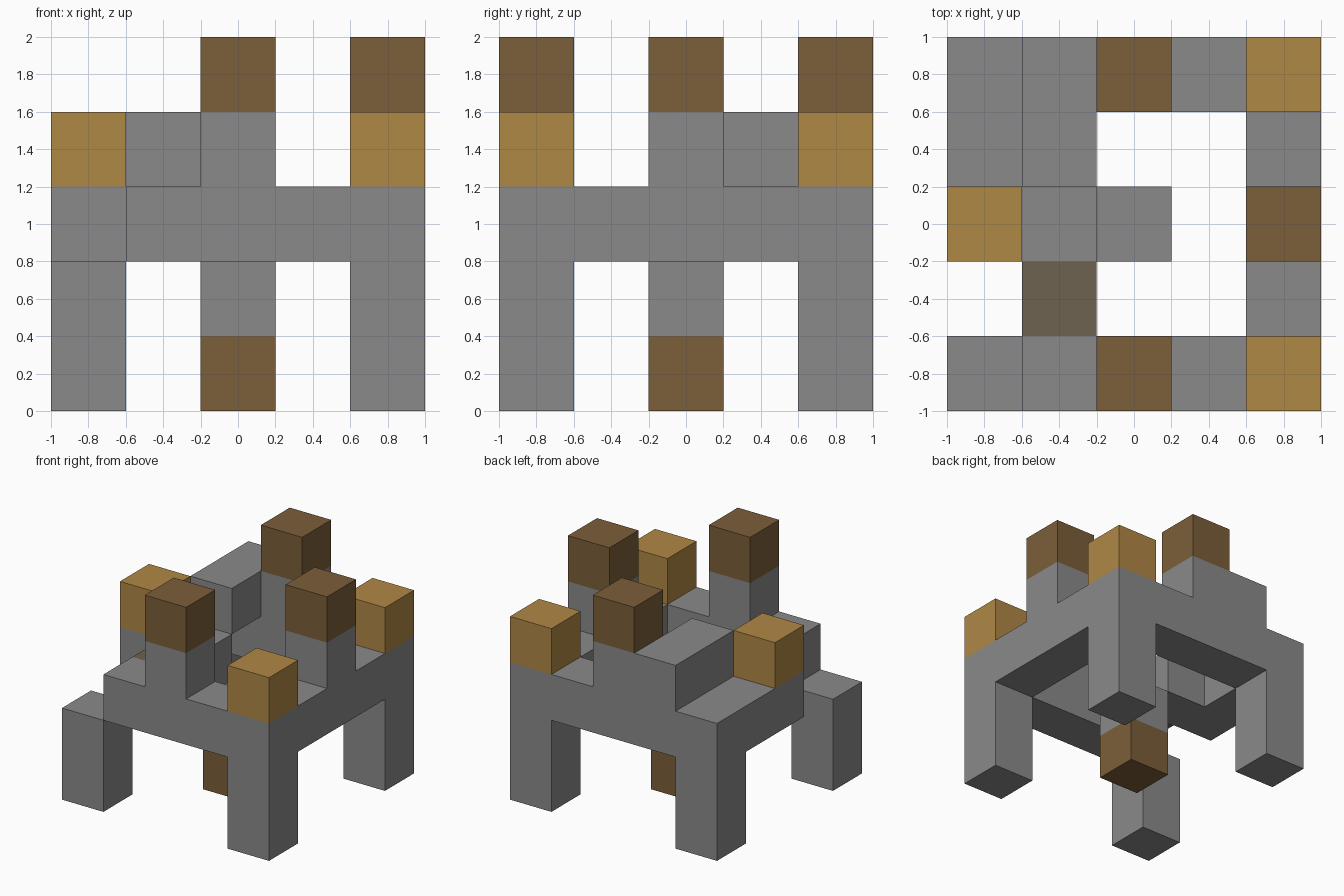
import bpy, bmesh
from mathutils import Vector

if "Cube" in bpy.data.objects:
    bpy.data.objects.remove(bpy.data.objects["Cube"], do_unlink=True)

SIZE = 0.4  # edge of one block


def material(name, colour):
    mat = bpy.data.materials.new(name)
    mat.use_nodes = True
    mat.diffuse_color = (*colour, 1)
    mat.node_tree.nodes["Principled BSDF"].inputs["Base Color"].default_value = (*colour, 1)
    return mat


STONE = material("stone_grey", (0.254, 0.254, 0.254))
WOOD = material("dark_wood", (0.202, 0.112, 0.041))
GOLD = material("light_wood", (0.434, 0.246, 0.060))
EARTH = material("grey_brown", (0.159, 0.122, 0.080))

# Parts as runs of blocks: name, material, first block, last block
PARTS = [
    # legs
    ("front_left_leg", STONE, (4, 0, 0), (4, 0, 1)),
    ("back_left_leg", STONE, (4, 4, 0), (4, 4, 1)),
    ("back_right_leg", STONE, (0, 4, 0), (0, 4, 1)),
    ("front_right_leg", STONE, (0, 0, 0), (0, 0, 1)),
    # ring of beams
    ("front_beam", STONE, (1, 0, 2), (3, 0, 2)),
    ("left_beam", STONE, (4, 0, 2), (4, 4, 2)),
    ("back_beam", STONE, (0, 4, 2), (3, 4, 2)),
    ("right_beam", STONE, (0, 2, 2), (0, 3, 2)),
    ("inner_beam", STONE, (1, 2, 2), (1, 2, 2)),
    ("earth_block", EARTH, (1, 1, 2), (1, 1, 2)),
    ("raised_ledge", STONE, (1, 3, 3), (1, 4, 3)),
    # hanging centre post
    ("centre_post", STONE, (2, 2, 1), (2, 2, 1)),
    ("centre_post_foot", WOOD, (2, 2, 0), (2, 2, 0)),
    # light caps
    ("front_left_cap", GOLD, (4, 0, 3), (4, 0, 3)),
    ("back_left_cap", GOLD, (4, 4, 3), (4, 4, 3)),
    ("right_cap", GOLD, (0, 2, 3), (0, 2, 3)),
]
# towers with dark tops
for side, x, y in (("front", 2, 0), ("back", 2, 4), ("left", 4, 2)):
    PARTS.append((side + "_tower", STONE, (x, y, 3), (x, y, 3)))
    PARTS.append((side + "_tower_top", WOOD, (x, y, 4), (x, y, 4)))


def blocks(lo, hi):
    return [(x, y, z) for x in range(lo[0], hi[0] + 1)
            for y in range(lo[1], hi[1] + 1) for z in range(lo[2], hi[2] + 1)]


filled = {b for _, _, lo, hi in PARTS for b in blocks(lo, hi)}


def build(name, mat, lo, hi):
    """Make one part, keeping only the faces that are not against another block."""
    bm = bmesh.new()
    for block in blocks(lo, hi):
        centre = Vector((block[0] - 2, block[1] - 2, block[2] + 0.5)) * SIZE
        cube = bmesh.ops.create_cube(bm, size=SIZE)["verts"]
        bmesh.ops.translate(bm, verts=cube, vec=centre)
        bm.normal_update()
        covered = [f for f in {f for v in cube for f in v.link_faces}
                   if tuple(b + round(n) for b, n in zip(block, f.normal)) in filled]
        bmesh.ops.delete(bm, geom=covered, context="FACES")
    bmesh.ops.remove_doubles(bm, verts=bm.verts, dist=0.001)
    bmesh.ops.dissolve_limit(bm, angle_limit=0.01, verts=bm.verts, edges=bm.edges)
    mesh = bpy.data.meshes.new(name)
    bm.to_mesh(mesh)
    bm.free()
    mesh.materials.append(mat)
    bpy.context.collection.objects.link(bpy.data.objects.new(name, mesh))


for part in PARTS:
    build(*part)
